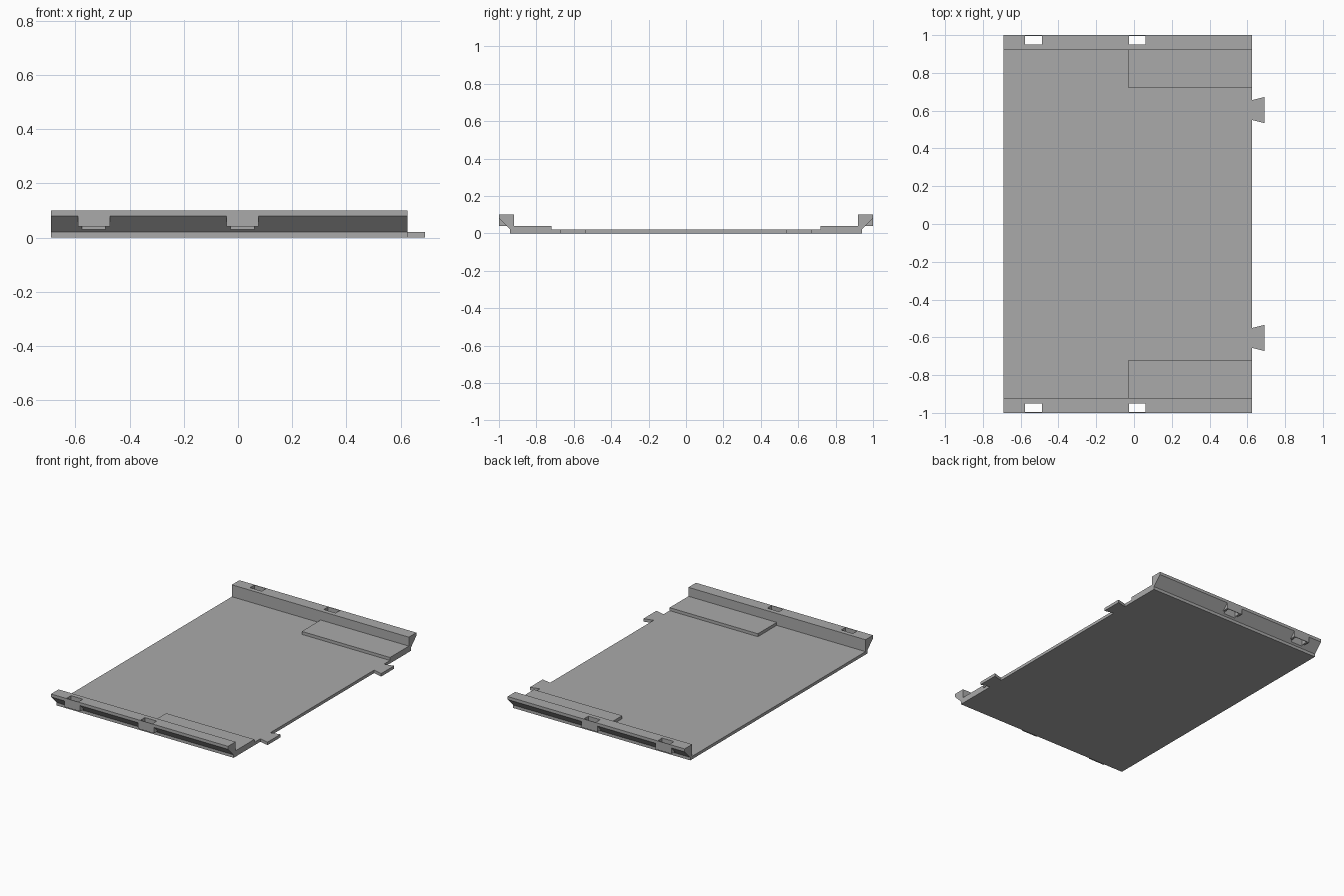
import bpy, bmesh

cube = bpy.data.objects.get("Cube")
if cube:
    bpy.data.objects.remove(cube, do_unlink=True)

grey = bpy.data.materials.new("plain grey")
grey.use_nodes = True
colour = (0.4, 0.4, 0.4, 1)
grey.diffuse_color = colour
grey.node_tree.nodes["Principled BSDF"].inputs["Base Color"].default_value = colour

X0, X1 = -0.69, 0.626          # ends of the tray
FLOOR, TOP = 0.02, 0.10        # floor thickness and rail height
SLOTS = (-0.532, 0.017)        # slot centres along the rails


def prism(name, outline, vector):
    """Extrude a closed outline of 3D points along a vector."""
    bm = bmesh.new()
    face = bm.faces.new([bm.verts.new(p) for p in outline])
    out = bmesh.ops.extrude_face_region(bm, geom=[face])
    verts = [g for g in out["geom"] if isinstance(g, bmesh.types.BMVert)]
    bmesh.ops.translate(bm, verts=verts, vec=vector)
    bmesh.ops.recalc_face_normals(bm, faces=bm.faces)
    mesh = bpy.data.meshes.new(name)
    bm.to_mesh(mesh)
    bm.free()
    mesh.materials.append(grey)
    ob = bpy.data.objects.new(name, mesh)
    bpy.context.collection.objects.link(ob)
    return ob


def box(name, x, y, z):
    base = [(x[0], y[0], z[0]), (x[1], y[0], z[0]), (x[1], y[1], z[0]), (x[0], y[1], z[0])]
    return prism(name, base, (0, 0, z[1] - z[0]))


def combine(target, tool, operation):
    """Apply a boolean and discard the tool."""
    mod = target.modifiers.new("boolean", "BOOLEAN")
    mod.operation, mod.solver, mod.object = operation, "EXACT", tool
    bpy.context.view_layer.objects.active = target
    bpy.ops.object.modifier_apply(modifier=mod.name)
    bpy.data.objects.remove(tool, do_unlink=True)


# Tray: floor and both chamfered rails as one section
half = [(0.94, 0), (0.94, FLOOR), (1, 0.08), (1, TOP), (0.92, TOP), (0.92, FLOOR)]
section = half + [(-y, z) for y, z in reversed(half)]
tray = prism("tray", [(X0, y, z) for y, z in section], (X1 - X0, 0, 0))

for side, label in ((-1, "front"), (1, "back")):
    # Slot housings fill the chamfer, then each is pierced from top to bottom
    for x in SLOTS:
        housing = box("slot_housing", (x - 0.059, x + 0.059),
                      sorted((side * 0.93, side)), (0.04, 0.09))
        combine(tray, housing, "UNION")
        hole = box("slot_cutter", (x - 0.044, x + 0.044),
                   sorted((side * 0.95, side * 0.996)), (-0.05, 0.15))
        combine(tray, hole, "DIFFERENCE")

    # Raised pad beside the rail
    box(label + "_pad", (-0.03, X1), sorted((side * 0.72, side * 0.92)), (FLOOR, 0.04))

    # Dovetail tab on the end
    mid = side * 0.603
    tab = [(X1, mid - 0.053, 0), (0.69, mid - 0.069, 0),
           (0.69, mid + 0.069, 0), (X1, mid + 0.053, 0)]
    prism(label + "_tab", tab, (0, 0, FLOOR))
